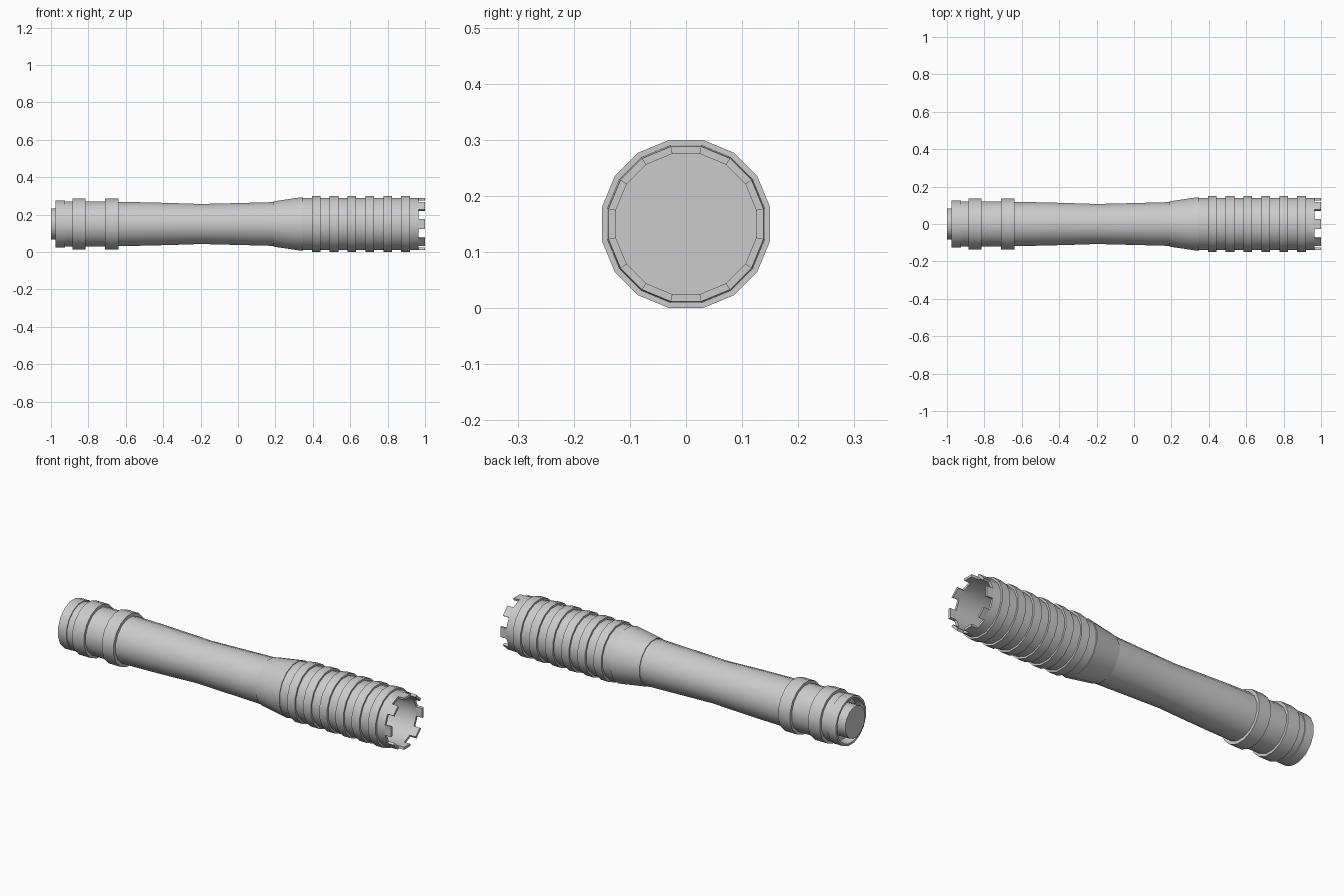
import bpy, bmesh
from math import pi, cos, sin

if "Cube" in bpy.data.objects:
    bpy.data.objects.remove(bpy.data.objects["Cube"])

SIDES = 16
CZ = 0.15  # height of the long axis


def corner(x, r, i):
    # r is the distance to the flat of a face; flats sit at the top and sides
    a = (i + 0.5) * 2 * pi / SIDES
    k = r / cos(pi / SIDES)
    return (x, k * cos(a), CZ + k * sin(a))


def finish(bm, name):
    bmesh.ops.recalc_face_normals(bm, faces=bm.faces)
    mesh = bpy.data.meshes.new(name)
    bm.to_mesh(mesh)
    bm.free()
    ob = bpy.data.objects.new(name, mesh)
    bpy.context.collection.objects.link(ob)
    bpy.ops.object.select_all(action='DESELECT')
    ob.select_set(True)
    bpy.context.view_layer.objects.active = ob
    bpy.ops.object.shade_smooth_by_angle(angle=pi / 6)
    return ob


def lathe(name, profile, cap_start=False, cap_end=False, teeth=None):
    bm = bmesh.new()
    loops = [[bm.verts.new(corner(x, r, i)) for i in range(SIDES)] for x, r in profile]
    for a, b in zip(loops, loops[1:]):
        for i in range(SIDES):
            j = (i + 1) % SIDES
            bm.faces.new((a[i], a[j], b[j], b[i]))
    if cap_start:
        bm.faces.new(loops[0])
    if cap_end:
        bm.faces.new(loops[-1])
    # pull out every second face of the front rim as a tooth
    if teeth:
        x0, length = teeth
        rim = [f for f in bm.faces if all(abs(v.co.x - x0) < 1e-4 for v in f.verts)]
        ext = bmesh.ops.extrude_discrete_faces(bm, faces=rim[1::2])["faces"]
        for f in ext:
            old = list(f.verts)
            new = [bm.verts.new((v.co.x + length, v.co.y, v.co.z)) for v in old]
            for k in range(4):
                n = (k + 1) % 4
                bm.faces.new((old[k], old[n], new[n], new[k]))
            bm.faces.new(new)
            bm.faces.remove(f)
    return finish(bm, name)


# Tail: hollow end cup with two raised bands
lathe("tail_cup", [(-0.93, 0.108), (-0.975, 0.115), (-0.975, 0.126), (-0.925, 0.126),
                   (-0.925, 0.121), (-0.885, 0.121), (-0.885, 0.135), (-0.815, 0.135),
                   (-0.815, 0.121), (-0.71, 0.121), (-0.71, 0.135), (-0.64, 0.135),
                   (-0.64, 0.116)], cap_start=True)

# Tail button
lathe("tail_button", [(-1.0, 0.083), (-0.93, 0.083)], cap_start=True)

# Waisted grip
lathe("grip", [(-0.64, 0.118), (-0.5, 0.116), (-0.35, 0.112), (-0.2, 0.107),
               (0.0, 0.112), (0.19, 0.117)])

# Ribbed head: flare, six ribs, then the toothed rim and the hollow mouth
head = [(0.19, 0.115), (0.19, 0.121), (0.345, 0.144), (0.345, 0.140)]
for n in range(6):
    x = 0.395 + n * 0.0955
    head += [(x, 0.140), (x, 0.15), (x + 0.046, 0.15), (x + 0.046, 0.140)]
head += [(0.965, 0.138), (0.965, 0.125), (0.70, 0.125)]
lathe("ribbed_head", head, cap_end=True, teeth=(0.965, 0.035))
